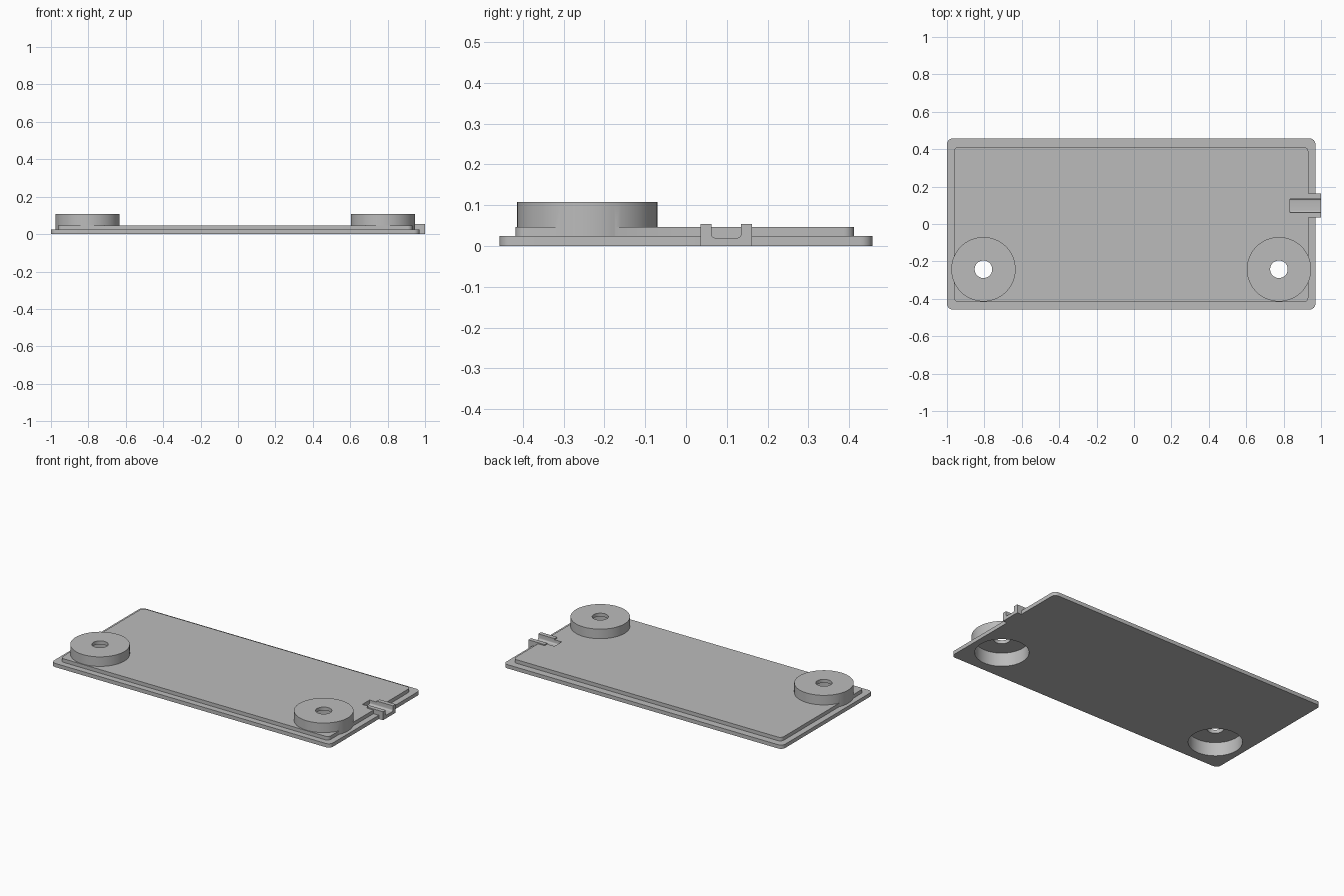
import bpy
import bmesh
import math

if "Cube" in bpy.data.objects:
    bpy.data.objects.remove(bpy.data.objects["Cube"])

grey = bpy.data.materials.new("plain_grey")
grey.diffuse_color = (0.5, 0.5, 0.5, 1)
grey.use_nodes = True
grey.node_tree.nodes["Principled BSDF"].inputs["Base Color"].default_value = grey.diffuse_color


def finish(name, bm):
    bmesh.ops.recalc_face_normals(bm, faces=bm.faces)
    mesh = bpy.data.meshes.new(name)
    bm.to_mesh(mesh)
    bm.free()
    mesh.materials.append(grey)
    obj = bpy.data.objects.new(name, mesh)
    bpy.context.collection.objects.link(obj)
    return obj


def box(name, x, y, z, radius=0.0, axis=2, floor_only=False):
    """Box from ranges; edges parallel to the axis can be rounded."""
    bm = bmesh.new()
    bmesh.ops.create_cube(bm, size=1)
    for v in bm.verts:
        v.co = [r[0] + (c + 0.5) * (r[1] - r[0]) for r, c in zip((x, y, z), v.co)]
    if radius:
        edges = [e for e in bm.edges
                 if abs((e.verts[0].co - e.verts[1].co).normalized()[axis]) > 0.9
                 and (not floor_only or max(v.co.z for v in e.verts) < z[0] + 1e-4)]
        bmesh.ops.bevel(bm, geom=edges, offset=radius, segments=6,
                        profile=0.5, affect='EDGES')
    return finish(name, bm)


def cylinder(name, x, y, radius, z0, z1):
    bm = bmesh.new()
    bmesh.ops.create_cone(bm, cap_ends=True, segments=64, radius1=radius,
                          radius2=radius, depth=z1 - z0)
    bmesh.ops.translate(bm, verts=bm.verts, vec=(x, y, (z0 + z1) / 2))
    return finish(name, bm)


def combine(target, part, operation):
    """Merge or cut, keeping the operand as a hidden helper."""
    mod = target.modifiers.new(part.name, 'BOOLEAN')
    mod.operation = operation
    mod.solver = 'EXACT'
    mod.object = part
    bpy.context.view_layer.objects.active = target
    bpy.ops.object.modifier_apply(modifier=mod.name)
    bpy.data.objects.remove(part)


# Base plate with the raised inner step
lid = box("cover_plate", (-1, 0.97), (-0.457, 0.457), (0, 0.024), 0.03)
combine(lid, box("raised_step", (-0.962, 0.932), (-0.418, 0.412), (0.01, 0.047), 0.025), 'UNION')

# Latch block on the right edge, with its rounded channel
combine(lid, box("latch_block", (0.885, 1.0), (0.035, 0.162), (0, 0.054)), 'UNION')
combine(lid, box("latch_channel", (0.835, 1.1), (0.062, 0.135), (0.02, 0.2),
                 0.01, axis=0, floor_only=True), 'DIFFERENCE')

# Two hollow round bosses: outer drum, recess from below, screw hole
for x in (-0.805, 0.775):
    combine(lid, cylinder("boss_drum", x, -0.242, 0.172, 0.01, 0.108), 'UNION')
    combine(lid, cylinder("boss_recess", x, -0.242, 0.154, -0.1, 0.086), 'DIFFERENCE')
    combine(lid, cylinder("screw_hole", x, -0.242, 0.047, -0.1, 0.2), 'DIFFERENCE')

# Smooth round walls, sharp edges
bpy.ops.object.select_all(action='DESELECT')
lid.select_set(True)
bpy.context.view_layer.objects.active = lid
bpy.ops.object.shade_smooth_by_angle(angle=math.radians(30))
